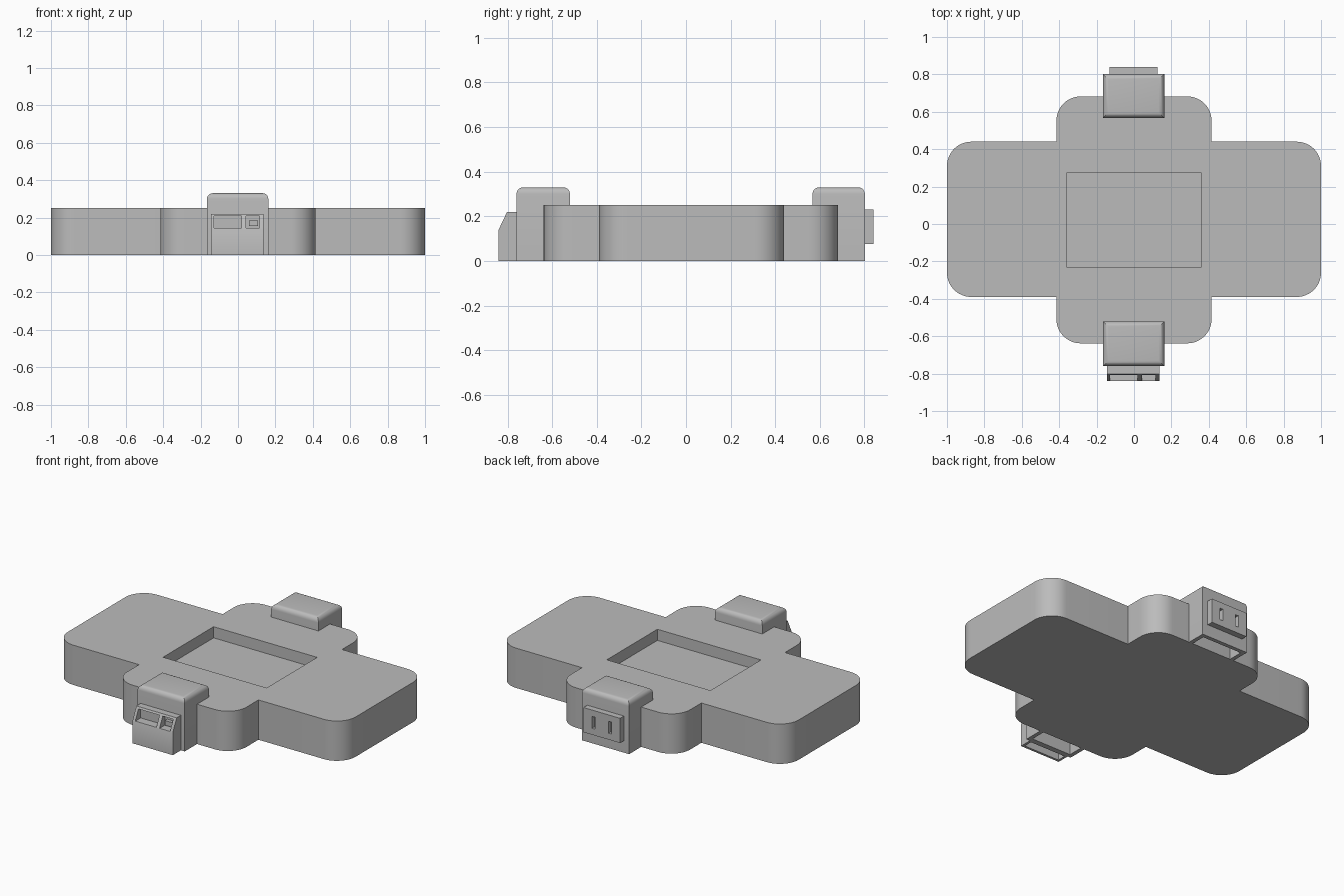
import bpy, bmesh, math

if "Cube" in bpy.data.objects:
    bpy.data.objects.remove(bpy.data.objects["Cube"], do_unlink=True)

grey = bpy.data.materials.new("plain grey")
grey.use_nodes = True
colour = (0.5, 0.5, 0.5, 1)
grey.diffuse_color = colour
grey.node_tree.nodes["Principled BSDF"].inputs["Base Color"].default_value = colour


def prism(name, points, axis, low, high, round_edge=None, radius=0.0, segments=8):
    """Extrude a 2D outline along x or z, rounding the edges that pass a test."""
    place = {"x": lambda p: (low, p[0], p[1]), "z": lambda p: (p[0], p[1], low)}[axis]
    shift = (high - low, 0, 0) if axis == "x" else (0, 0, high - low)
    bm = bmesh.new()
    face = bm.faces.new([bm.verts.new(place(p)) for p in points])
    extruded = bmesh.ops.extrude_face_region(bm, geom=[face], use_keep_orig=True)
    moved = [g for g in extruded["geom"] if isinstance(g, bmesh.types.BMVert)]
    bmesh.ops.translate(bm, verts=moved, vec=shift)
    bmesh.ops.recalc_face_normals(bm, faces=bm.faces)
    if round_edge:
        edges = [e for e in bm.edges if round_edge(e)]
        bmesh.ops.bevel(bm, geom=edges, offset=radius, segments=segments,
                        profile=0.5, affect='EDGES')
    mesh = bpy.data.meshes.new(name)
    bm.to_mesh(mesh)
    bm.free()
    mesh.materials.append(grey)
    obj = bpy.data.objects.new(name, mesh)
    bpy.context.collection.objects.link(obj)
    return obj


def box(name, x0, x1, y0, y1, z0, z1, **rounding):
    return prism(name, [(x0, y0), (x1, y0), (x1, y1), (x0, y1)], "z", z0, z1, **rounding)


def activate(obj):
    bpy.ops.object.select_all(action='DESELECT')
    bpy.context.view_layer.objects.active = obj
    obj.select_set(True)


def cut(obj, *cutters):
    for cutter in cutters:
        activate(obj)
        mod = obj.modifiers.new("cut", 'BOOLEAN')
        mod.operation, mod.solver, mod.object = 'DIFFERENCE', 'EXACT', cutter
        bpy.ops.object.modifier_apply(modifier=mod.name)
        bpy.data.objects.remove(cutter, do_unlink=True)


def smooth(obj):
    activate(obj)
    bpy.ops.object.shade_smooth_by_angle(angle=math.radians(30))


# Cross-shaped base with rounded outer corners and a shallow tray
LONG, ARM = 1.0, 0.415
FRONT, BACK, ARM_FRONT, ARM_BACK = -0.39, 0.44, -0.638, 0.682
right_half = [(ARM, ARM_FRONT), (ARM, FRONT), (LONG, FRONT),
              (LONG, BACK), (ARM, BACK), (ARM, ARM_BACK)]
outline = right_half + [(-x, y) for x, y in reversed(right_half)]


def outer_corner(e):
    a, b = (v.co for v in e.verts)
    convex = abs(a.x) > 0.9 or a.y < FRONT - 0.1 or a.y > BACK + 0.1
    return abs(a.z - b.z) > 0.1 and convex


base = prism("base", outline, "z", 0, 0.25, outer_corner, 0.13, 12)
cut(base, box("tray_cutter", -0.36, 0.36, -0.23, 0.272, 0.18, 0.4))
smooth(base)

# Hollow clips over the front and back arms, open underneath
CLIP_TOP, WALL = 0.33, 0.025


def top_edge(e):
    return all(v.co.z > CLIP_TOP - 0.01 for v in e.verts)


def clip(name, y0, y1, wall0, wall1):
    obj = box(name, -0.166, 0.162, y0, y1, 0, CLIP_TOP,
              round_edge=top_edge, radius=0.03, segments=5)
    cut(obj, box("hollow", -0.166 + WALL, 0.162 - WALL,
                 y0 + wall0, y1 - wall1, -0.1, 0.24))
    # Slot that lets the clip straddle the arm
    smooth(obj)
    return obj


clip("front_clip", -0.76, -0.52, WALL, WALL)
clip("back_clip", 0.567, 0.802, WALL, WALL)

# Socket housing with a sloping face, two openings and a hollow underside
side = [(-0.755, 0), (-0.84, 0), (-0.84, 0.14), (-0.802, 0.22), (-0.755, 0.22)]
socket = prism("front_socket", side, "x", -0.145, 0.135)
cut(socket,
    box("wide_opening", -0.127, 0.02, -0.9, -0.785, 0.143, 0.208),
    box("small_opening", 0.042, 0.115, -0.9, -0.785, 0.143, 0.208),
    box("underside", -0.13, 0.12, -0.825, -0.77, -0.1, 0.12))
smooth(socket)
box("socket_tongue", 0.058, 0.108, -0.808, -0.78, 0.155, 0.185)

# Plug plate with two slots
plate = box("back_plate", -0.13, 0.125, 0.795, 0.84, 0.075, 0.23)
cut(plate, *[box("slot", x - 0.011, x + 0.011, 0.815, 0.9, 0.115, 0.19)
             for x in (-0.06, 0.055)])
smooth(plate)
